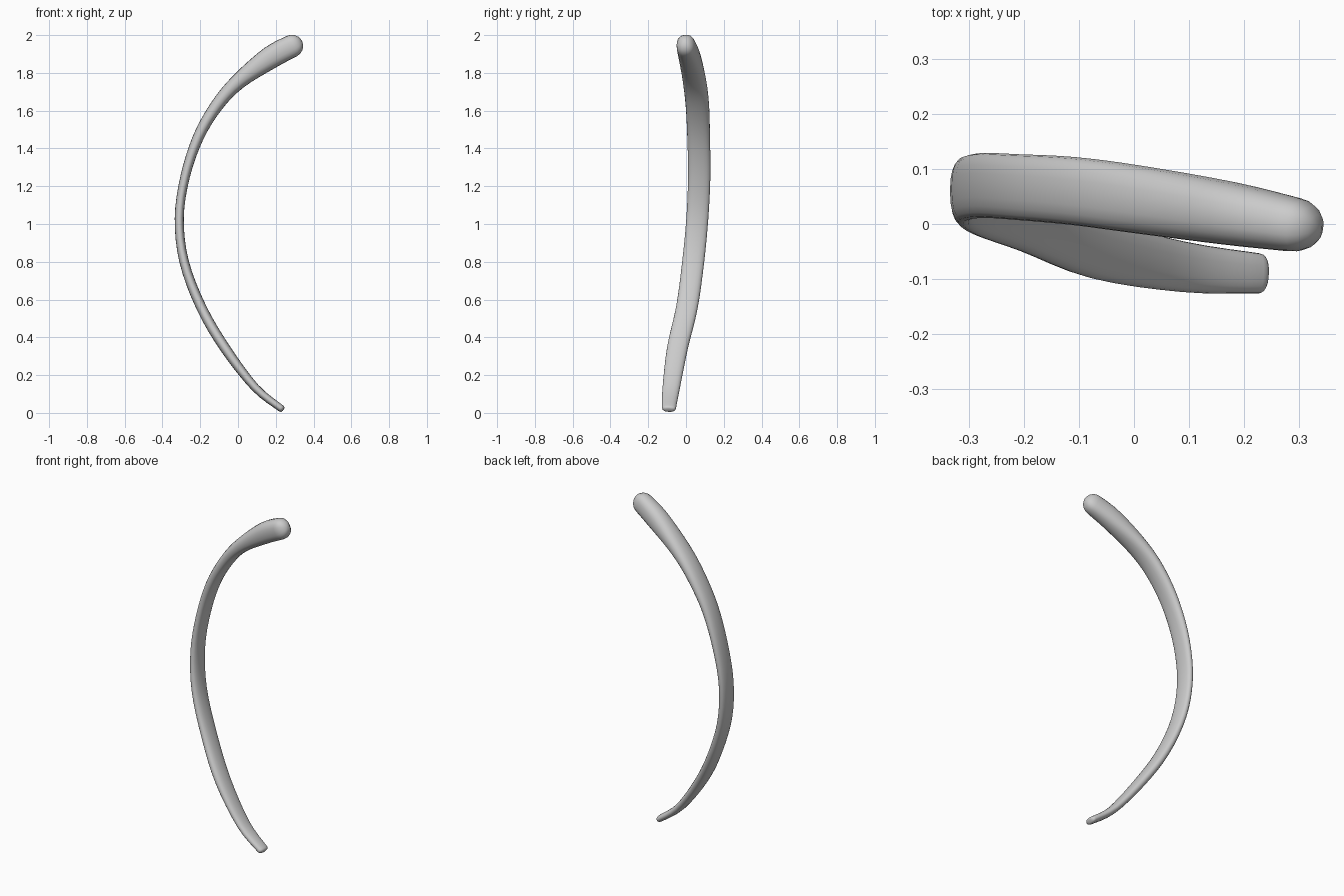
import bpy, bmesh, math
from mathutils import Vector

cube = bpy.data.objects.get("Cube")
if cube:
    bpy.data.objects.remove(cube, do_unlink=True)

# Bone material
bone = bpy.data.materials.new("pale grey")
bone.use_nodes = True
colour = (0.6, 0.6, 0.6, 1)
bone.diffuse_color = colour
bone.node_tree.nodes["Principled BSDF"].inputs["Base Color"].default_value = colour

# Stations along the rib: x, y, z, half thickness, half width
stations = [Vector(s) for s in (
    (.285, 0, 1.942, .060, .050),
    (.17, .02, 1.88, .060, .058),
    (.005, .045, 1.757, .042, .062),
    (-.11, .06, 1.63, .034, .062),
    (-.21, .067, 1.46, .029, .060),
    (-.28, .07, 1.25, .025, .059),
    (-.311, .06, 1.03, .024, .058),
    (-.285, .038, .80, .025, .058),
    (-.195, .005, .56, .027, .057),
    (-.07, -.045, .345, .027, .055),
    (.09, -.078, .135, .022, .046),
    (.225, -.09, .026, .019, .037))]
STEPS, SIDES = 4, 20


def spline(i, t):
    """Smooth curve through the stations."""
    last = len(stations) - 1
    a, b, c, d = (stations[max(0, min(last, i + k))] for k in (-1, 0, 1, 2))
    return (2 * b + (c - a) * t + (2 * a - 5 * b + 4 * c - d) * t * t
            + (3 * b - a - 3 * c + d) * t ** 3) / 2


samples = [spline(i, k / STEPS) for i in range(len(stations) - 1) for k in range(STEPS)]
samples.append(stations[-1])


def direction(i):
    a, b = samples[max(0, i - 1)], samples[min(len(samples) - 1, i + 1)]
    return Vector((b[0] - a[0], b[1] - a[1], b[2] - a[2])).normalized()


def soft(v, power):
    return math.copysign(abs(v) ** power, v)


bm = bmesh.new()
rings = []


def add_ring(sample, along, shift=0, scale=1):
    """One rounded, flattened cross-section."""
    centre = Vector(sample[:3]) + along * shift
    across = along.cross(Vector((0, 1, 0))).normalized()
    side = across.cross(along)
    ring = []
    for k in range(SIDES):
        a = math.tau * k / SIDES
        ring.append(bm.verts.new(centre
                    + across * sample[3] * scale * soft(math.cos(a), .85)
                    + side * sample[4] * scale * soft(math.sin(a), .85)))
    rings.append(ring)


def add_cap(index, length, sign):
    """Rounded end made of shrinking rings."""
    angles = [math.radians(a) for a in (20, 40, 60, 80)]
    for a in (angles if sign > 0 else reversed(angles)):
        add_ring(samples[index], direction(index), sign * length * math.sin(a),
                 math.sqrt(math.cos(a)) if sign > 0 else math.cos(a))


# Bulbous head, long shaft, blunt flat tip
add_cap(0, .06, -1)
for i, s in enumerate(samples):
    add_ring(s, direction(i))
add_cap(len(samples) - 1, .018, 1)

for r, q in zip(rings, rings[1:]):
    for k in range(SIDES):
        n = (k + 1) % SIDES
        bm.faces.new((r[k], r[n], q[n], q[k]))
bm.faces.new(rings[0])
bm.faces.new(rings[-1])
bmesh.ops.recalc_face_normals(bm, faces=bm.faces)
for f in bm.faces:
    f.smooth = True

mesh = bpy.data.meshes.new("rib")
bm.to_mesh(mesh)
bm.free()
mesh.materials.append(bone)
rib = bpy.data.objects.new("rib", mesh)
bpy.context.collection.objects.link(rib)
